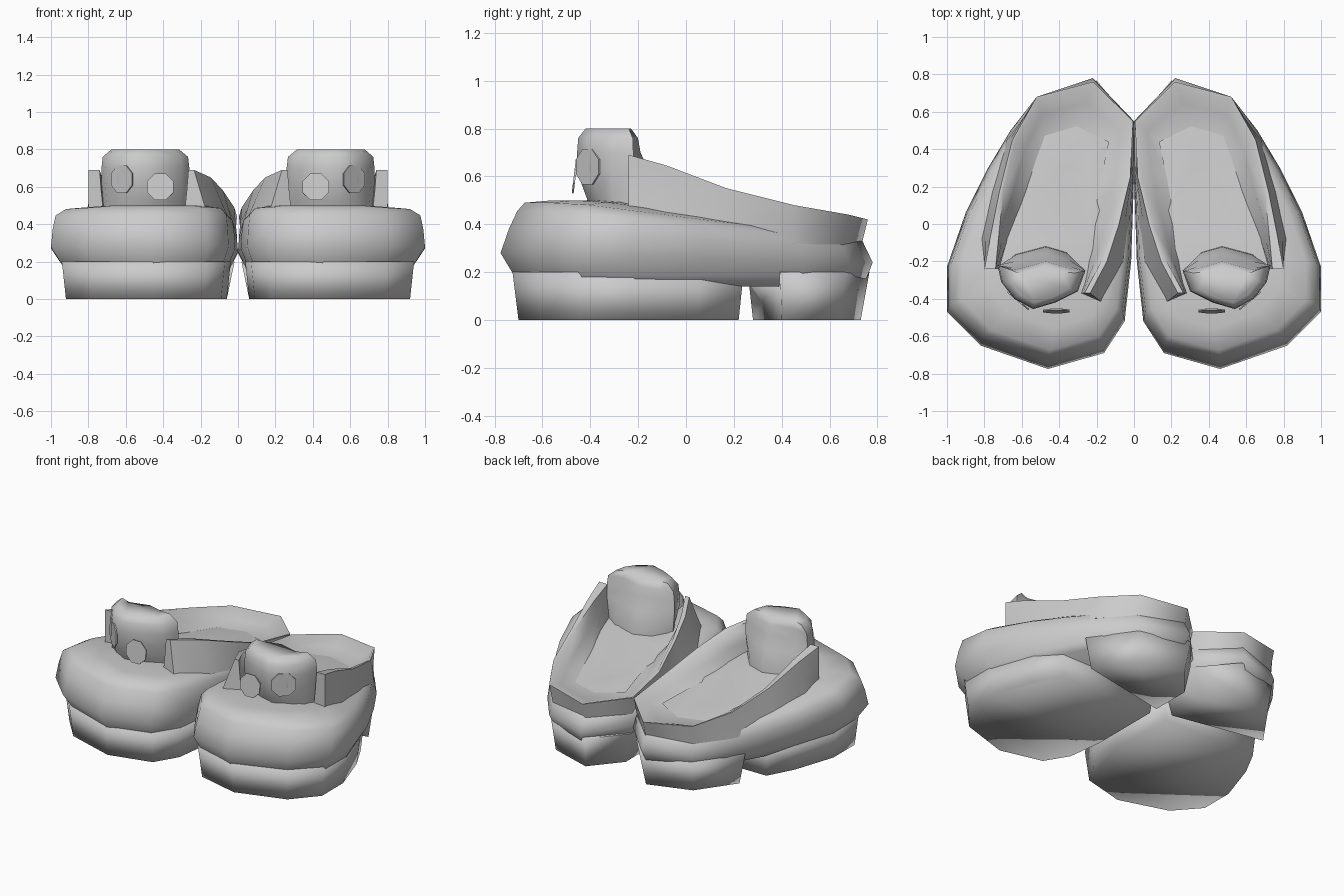
import bpy, bmesh, math
from mathutils import Vector

if "Cube" in bpy.data.objects:
    bpy.data.objects.remove(bpy.data.objects["Cube"])

grey = bpy.data.materials.new("light grey")
grey.use_nodes = True
grey.diffuse_color = (0.6, 0.6, 0.6, 1)
grey.node_tree.nodes["Principled BSDF"].inputs["Base Color"].default_value = (0.6, 0.6, 0.6, 1)


def loft(name, rings, smooth=50):
    """Skin rings of points, cap both ends, mirror to the other shoe."""
    bm = bmesh.new()
    loops = [[bm.verts.new(p) for p in r] for r in rings]
    n = len(loops[0])
    for a, b in zip(loops, loops[1:]):
        for i in range(n):
            j = (i + 1) % n
            bm.faces.new((a[i], a[j], b[j], b[i]))
    bm.faces.new(loops[0])
    bm.faces.new(loops[-1])
    bmesh.ops.recalc_face_normals(bm, faces=bm.faces)
    me = bpy.data.meshes.new(name)
    bm.to_mesh(me)
    bm.free()
    me.materials.append(grey)
    ob = bpy.data.objects.new(name, me)
    bpy.context.collection.objects.link(ob)
    ob.modifiers.new("Mirror", "MIRROR").use_axis = (True, False, False)
    bpy.ops.object.select_all(action="DESELECT")
    ob.select_set(True)
    bpy.context.view_layer.objects.active = ob
    bpy.ops.object.shade_smooth_by_angle(angle=math.radians(smooth))


def lerp_y(y, front, heel):
    t = min(1, max(0, (y + 0.55) / 1.25))
    return front + (heel - front) * t


# Puffy upper: the plan outline scaled at several heights
outline = [(.46, -.775), (.82, -.65), (1, -.47), (1, -.23), (.9, .06), (.78, .3),
           (.66, .5), (.52, .68), (.22, .78), (0, .55), (0, .25), (.015, -.2),
           (.05, -.52), (.16, -.69)]
# front height, heel height, x scale, y scale at toe, y scale at heel
levels = [(.14, .14, .87, .91, .93), (.19, .18, .91, .93, .97), (.28, .24, 1, 1, 1),
          (.38, .29, .985, .955, .97), (.455, .33, .96, .91, .945),
          (.49, .35, .87, .87, .9), (.5, .385, .65, .72, .68), (.5, .4, .35, .4, .4)]
rings = []
for zf, zh, sx, st, sh in levels:
    rings.append([(.38 + (x - .38) * sx, y * (st if y < 0 else sh), lerp_y(y, zf, zh))
                  for x, y in outline])
loft("shoe_upper", rings, smooth=70)

# Sole blocks with a gap in front of the heel: bottom (x, y), each flared to its top
front_sole = [(.46, -.7), (.78, -.6), (.92, -.44), (.92, -.22), (.83, .05), (.74, .22),
              (.06, .22), (.06, -.25), (.09, -.48), (.18, -.63)]
heel_sole = [(.67, .4), (.5, .64), (.22, .73), (.06, .54), (.06, .28)]


def sole(name, pts, cx, cy, sx, sy):
    top = [(cx + (x - cx) * sx, cy + (y - cy) * sy, .2) for x, y in pts]
    loft(name, [[(x, y, 0) for x, y in pts], top], smooth=100)


sole("front_sole", front_sole, .49, -.2, 1.05, 1.05)
sole("heel_sole", heel_sole, .38, .45, 1.13, 1.13)

# Collar around the heel: top (x, y, z), base (x, y, z), thickness, inner slope width
collar = [((.80, -.24, .69), (.80, -.24, .46), .06, .02),
          ((.77, -.08, .645), (.82, -.08, .42), .045, .05),
          ((.72, .17, .55), (.77, .17, .36), .02, .12),
          ((.65, .45, .48), (.68, .45, .32), .015, .16),
          ((.52, .68, .44), (.515, .65, .31), .012, .2),
          ((.22, .76, .42), (.22, .735, .32), .012, .24),
          ((.005, .55, .44), (.02, .53, .30), .012, .16),
          ((.02, .25, .49), (.005, .25, .33), .015, .14),
          ((.08, 0, .58), (.02, 0, .38), .02, .12),
          ((.145, -.2, .65), (.05, -.2, .43), .03, .08),
          ((.235, -.37, .69), (.17, -.42, .47), .03, .02)]
rings = []
for top, base, w, slope in collar:
    t, b = Vector(top), Vector(base)
    inward = Vector((.42 - t.x, .2 - t.y, 0)).normalized()
    if t.y < .26:
        inward = Vector((math.copysign(1, .42 - t.x), 0, 0))
    ti = t + inward * w
    inner = ti + inward * slope
    inner.z = lerp_y(t.y, .49, .385)
    rings.append([b, (b + t) / 2, t, ti, (ti * .55 + inner * .45) - Vector((0, 0, .015)), inner])
loft("collar", rings, smooth=60)

# Tongue standing at the front of the opening
tongue_plan = [(.26, -.25), (.3, -.36), (.42, -.42), (.54, -.455), (.64, -.40), (.71, -.31),
               (.73, -.22), (.64, -.15), (.47, -.105), (.35, -.14)]
rings = []
# height, scale, forward lean at the back, backward lean at the front
for z, s, back, front in [(.44, .94, 0, .06), (.52, .96, .01, .03), (.62, 1, .05, 0),
                          (.70, 1, .085, 0), (.76, .97, .09, 0), (.80, .77, .08, 0)]:
    rings.append([(.5 + (x - .5) * s,
                   -.3 + (y + .3) * s - (back if y > -.21 else 0) + (front if y < -.35 else 0), z)
                  for x, y in tongue_plan])
loft("tongue", rings, smooth=60)


# Eight-sided buttons on the tongue
def button(name, centre, normal, r):
    n = Vector(normal).normalized()
    side = n.cross(Vector((0, 0, 1))).normalized()
    up = side.cross(n)
    rings = []
    for d in (-.004, .004):
        rings.append([Vector(centre) + n * d + r * (math.cos(a) * side + math.sin(a) * up)
                      for a in [math.pi / 8 + i * math.pi / 4 for i in range(8)]])
    loft(name, rings, smooth=30)


button("front_button", (.415, -.465, .6), (0, -1, .12), .077)
button("side_button", (.62, -.41, .64), (.64, -.77, 0), .08)
